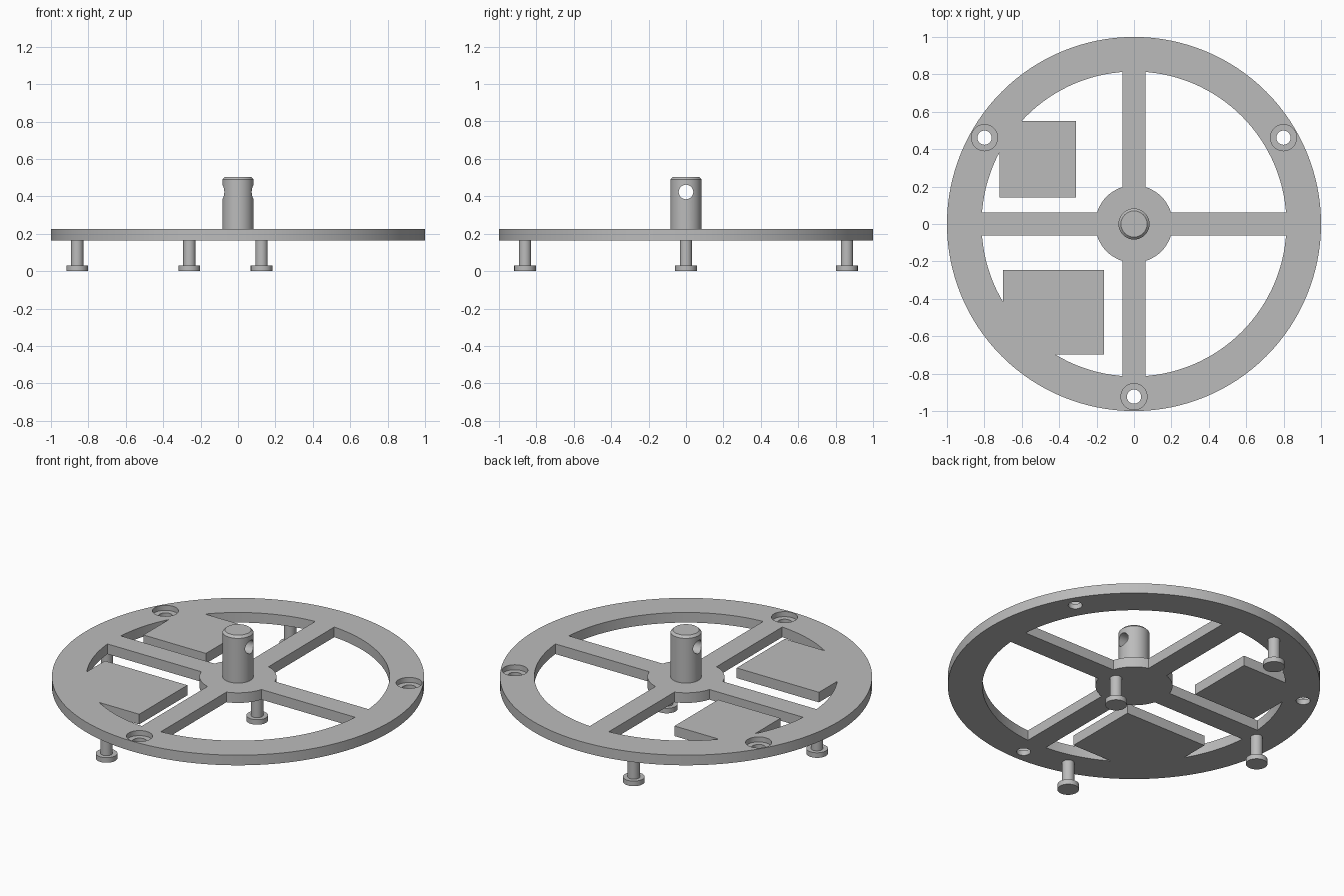
import bpy
import bmesh
from math import radians, sin, cos
from mathutils import Matrix, Vector

if "Cube" in bpy.data.objects:
    bpy.data.objects.remove(bpy.data.objects["Cube"])

BOTTOM, TOP = 0.165, 0.225      # plate faces
MID = (BOTTOM + TOP) / 2
THICK = TOP - BOTTOM

grey = bpy.data.materials.new("plain_grey")
grey.use_nodes = True
colour = (0.5, 0.5, 0.5, 1)
grey.diffuse_color = colour
grey.node_tree.nodes["Principled BSDF"].inputs["Base Color"].default_value = colour


def finish(bm, name):
    bmesh.ops.recalc_face_normals(bm, faces=bm.faces)
    mesh = bpy.data.meshes.new(name)
    bm.to_mesh(mesh)
    bm.free()
    mesh.materials.append(grey)
    obj = bpy.data.objects.new(name, mesh)
    bpy.context.collection.objects.link(obj)
    return obj


def lathe(name, profile, segments, location=(0, 0, 0)):
    """Turned solid: stacked rings from (radius, z) pairs, capped at both ends."""
    bm = bmesh.new()
    rings = []
    for r, z in profile:
        circle = bmesh.ops.create_circle(bm, segments=segments, radius=r,
                                         matrix=Matrix.Translation((0, 0, z)))
        rings.append(circle["verts"])
    for low, high in zip(rings, rings[1:]):
        for i in range(segments):
            j = (i + 1) % segments
            bm.faces.new((low[i], low[j], high[j], high[i]))
    bm.faces.new(rings[0])
    bm.faces.new(rings[-1])
    bmesh.ops.translate(bm, verts=bm.verts, vec=Vector(location))
    return finish(bm, name)


def slab(name, x0, x1, y0, y1):
    """Rectangular block as thick as the plate."""
    bm = bmesh.new()
    place = Matrix.Translation(((x0 + x1) / 2, (y0 + y1) / 2, MID))
    size = Matrix.Diagonal((x1 - x0, y1 - y0, THICK, 1))
    bmesh.ops.create_cube(bm, size=1, matrix=place @ size)
    return finish(bm, name)


def combine(target, tool, operation):
    """Apply a boolean and discard its tool."""
    mod = target.modifiers.new("combine", 'BOOLEAN')
    mod.operation = operation
    mod.solver = 'EXACT'
    mod.object = tool
    bpy.context.view_layer.objects.active = target
    bpy.ops.object.modifier_apply(modifier=mod.name)
    bpy.data.objects.remove(tool)


# Wheel plate: ring, crossed spokes, hub and two mounting pads in one piece
plate = lathe("wheel_plate", [(1, BOTTOM), (1, TOP)], 128)
combine(plate, lathe("opening", [(0.815, 0), (0.815, 0.4)], 128), 'DIFFERENCE')
for piece in (
    slab("spoke_across", -0.9, 0.9, -0.0625, 0.0625),
    slab("spoke_along", -0.0625, 0.0625, -0.9, 0.9),
    lathe("hub", [(0.207, BOTTOM), (0.207, TOP)], 64),
    slab("back_pad", -0.72, -0.31, 0.142, 0.55),
    slab("front_pad", -0.70, -0.16, -0.697, -0.246),
):
    combine(plate, piece, 'UNION')

# Three counterbored screw holes in the ring
step = MID
for angle in (30, 150, 270):
    a = radians(angle)
    bore = [(0.038, 0.1), (0.038, step), (0.07, step), (0.07, 0.3)]
    cutter = lathe("screw_hole", bore, 40, (0.923 * cos(a), 0.923 * sin(a), 0))
    combine(plate, cutter, 'DIFFERENCE')

# Central post with chamfered top and a cross hole
post = lathe("centre_post", [(0.083, TOP), (0.083, 0.49), (0.07, 0.503)], 64)
cross = lathe("cross_hole", [(0.039, -0.2), (0.039, 0.2)], 40)
cross.data.transform(Matrix.Translation((0, 0, 0.423)) @ Matrix.Rotation(radians(90), 4, 'Y'))
combine(post, cross, 'DIFFERENCE')

# Four feet with wide heads
foot_profile = [(0.058, 0), (0.058, 0.03), (0.033, 0.03), (0.033, BOTTOM)]
feet = [
    lathe("right_foot", foot_profile, 40, (-0.86, 0, 0)),
    lathe("hub_foot", foot_profile, 40, (0.126, 0, 0)),
    lathe("front_foot", foot_profile, 40, (-0.26, -0.86, 0)),
    lathe("back_foot", foot_profile, 40, (-0.26, 0.86, 0)),
]

# Smooth round walls, crisp edges
bpy.ops.object.select_all(action='DESELECT')
for obj in [plate, post] + feet:
    obj.select_set(True)
bpy.context.view_layer.objects.active = plate
bpy.ops.object.shade_smooth_by_angle(angle=radians(30))
